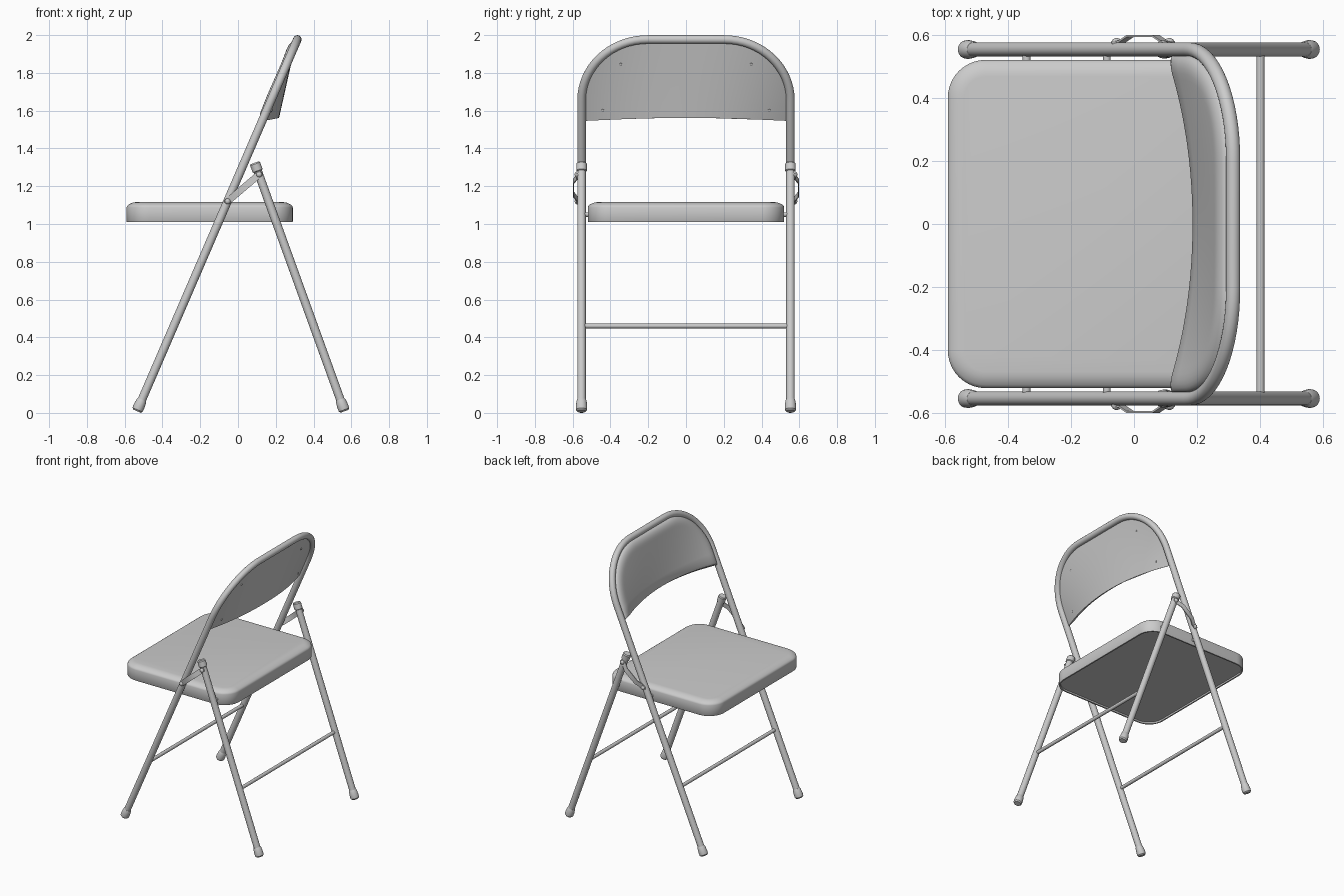
import bpy, bmesh
from math import sin, cos, pi, hypot, sqrt
from mathutils import Vector as V

if "Cube" in bpy.data.objects:
    bpy.data.objects.remove(bpy.data.objects["Cube"])

Y, R = 0.553, 0.0225          # side tube offset and tube radius


def loft(name, rings, caps=True):
    """Skin a list of equal-length closed rings."""
    bm = bmesh.new()
    vr = [[bm.verts.new(p) for p in ring] for ring in rings]
    n = len(vr[0])
    for a, b in zip(vr, vr[1:]):
        for i in range(n):
            j = (i + 1) % n
            bm.faces.new((a[i], a[j], b[j], b[i]))
    if caps:
        bm.faces.new(vr[0][::-1])
        bm.faces.new(vr[-1])
    bmesh.ops.recalc_face_normals(bm, faces=bm.faces)
    me = bpy.data.meshes.new(name)
    bm.to_mesh(me)
    bm.free()
    ob = bpy.data.objects.new(name, me)
    bpy.context.collection.objects.link(ob)
    return ob


def tube(name, pts, radii, ref=None, sides=24):
    """Round sweep along a planar path; ref is the plane normal."""
    pts = [V(p) for p in pts]
    if isinstance(radii, float):
        radii = [radii] * len(pts)
    ref = ref or (pts[-1] - pts[0]).orthogonal().normalized()
    rings = []
    for i, (p, r) in enumerate(zip(pts, radii)):
        t = (pts[min(i + 1, len(pts) - 1)] - pts[max(i - 1, 0)]).normalized()
        side = t.cross(ref)
        rings.append([p + r * (cos(a) * ref + sin(a) * side)
                      for a in (2 * pi * k / sides for k in range(sides))])
    return loft(name, rings)


# Inclined axes of the main frame and rear legs
F0, FD = V((-0.53, 0, 0.02)), V((0.396, 0, 0.918)).normalized()
FN = V((-FD.z, 0, FD.x))                       # toward the sitter
B0, BD = V((0.56, 0, 0.02)), V((-0.47, 0, 1.30)).normalized()


def on_frame(u, s, off=0.0):
    return F0 + FD * s + V((0, u, 0)) + FN * off


def on_rear(u, s):
    return B0 + BD * s + V((0, u, 0))


def frame_at(z):
    return (z - F0.z) / FD.z


def rear_at(z):
    return (z - B0.z) / BD.z


# Main frame: front legs and rounded back in one bent tube
TOP, BEND = frame_at(1.977), 0.35
SC, UC = TOP - BEND, Y - BEND
path = [(Y, 0.0), (Y, 1.0)]
path += [(UC + BEND * cos(a), SC + BEND * sin(a)) for a in (pi / 2 * k / 16 for k in range(17))]
path += [(-u, s) for u, s in reversed(path)]
tube("main_frame", [on_frame(u, s) for u, s in path], R, FN)

# Backrest: dished panel with rolled edge
W, RI, SB, ST = Y - 0.019, BEND - 0.019, 1.662, TOP - 0.019
NR, NC = 24, 40


def panel_offsets(u, s, low):
    q = min(max((s - SB) / (ST - SB), 0), 1)
    back = -0.085 * (1 - q) * (1 - (u / W) ** 2)
    if s > SC and abs(u) > UC:
        d = RI - hypot(abs(u) - UC, s - SC)
    else:
        d = min(W - abs(u), ST - s)
    g = 1.0
    for dist, e in ((d, 0.06), (low, 0.025)):
        x = min(max(dist / e, 0), 1)
        g *= sqrt(1 - (1 - x) ** 2)
    return back, back + 0.006 + 0.034 * g


rings = []
for i in range(NR + 1):
    q = sin(pi / 2 * i / NR) if i > 2 else (0, 0.02, 0.06)[i]
    sr = SB + (ST - SB) * q
    w = W if sr < SC else UC + sqrt(max(RI ** 2 - (sr - SC) ** 2, 0))
    front, rear = [], []
    for j in range(NC + 1):
        u = w * sin(pi / 2 * (2 * j / NC - 1))
        s = sr + 0.05 * (1 - (u / W) ** 2) * (1 - q) ** 2
        b, f = panel_offsets(u, s, sr - SB)
        front.append(on_frame(u, s, f))
        rear.append(on_frame(u, s, b))
    rings.append(front + rear[::-1])
loft("backrest", rings)

# Small rivets on the rear of the backrest
for u, z in ((0.345, 1.85), (0.44, 1.61)):
    for sg in (-1, 1):
        s = frame_at(z)
        b = panel_offsets(u, s, 1)[0]
        tube("backrest_rivet", [on_frame(sg * u, s, b + 0.004), on_frame(sg * u, s, b - 0.003),
                                on_frame(sg * u, s, b - 0.005)], [0.008, 0.007, 0.003], sides=12)


# Seat: rounded pan with softened top and a slightly recessed underside
def seat_ring(inset, z, rad=0.12):
    x0, x1, y = -0.59 + inset, 0.29 - inset, 0.52 - inset
    r = rad - inset
    ring = []
    for cx, cy, a0 in ((x1 - r, y - r, 0), (x0 + r, y - r, 1), (x0 + r, r - y, 2), (x1 - r, r - y, 3)):
        for k in range(11):
            a = pi / 2 * (a0 + k / 10)
            ring.append((cx + r * cos(a), cy + r * sin(a), z))
    return ring


loft("seat", [seat_ring(i, z) for i, z in (
    (0.012, 1.022), (0.012, 1.01), (0.002, 1.01), (0, 1.013), (0, 1.088), (0.003, 1.096),
    (0.010, 1.102), (0.022, 1.109), (0.036, 1.114), (0.052, 1.116))])

# Cross bars
for name, p in (("front_cross_bar", on_frame(0, frame_at(0.46))),
                ("rear_cross_bar", on_rear(0, rear_at(0.46)))):
    tube(name, [p - V((0, Y, 0)), p + V((0, Y, 0))], 0.0125, sides=16)

# Parts repeated on both sides
for sg in (-1, 1):
    y = sg * Y
    # rear leg with its top cap
    tube("rear_leg", [on_rear(y, 0), on_rear(y, 1.38)], R)
    tube("rear_leg_cap", [on_rear(y, s) for s in (1.338, 1.342, 1.380, 1.387)],
         [0.023, 0.028, 0.028, 0.023])
    # rubber feet
    for name, fn in (("front_foot", on_frame), ("rear_foot", on_rear)):
        tube(name, [fn(y, s) for s in (-0.012, -0.004, 0.012, 0.045, 0.055)],
             [0.022, 0.029, 0.030, 0.027, 0.023])
    # seat pivot pins
    for p in (on_frame(y, frame_at(1.05)), on_rear(y, rear_at(1.05))):
        tube("seat_pivot", [p, p - V((0, sg * 0.05, 0))], 0.012, sides=16)
    # bowed folding link with a rivet at each end
    a, b = V((-0.055, 0, 1.12)), V((0.112, 0, 1.262))
    d = (b - a).normalized()
    n = V((-d.z, 0, d.x))
    rings = []
    for t, yy, h in ((-0.08, 0.576, 0.008), (-0.04, 0.576, 0.015), (0.1, 0.578, 0.018),
                     (0.26, 0.596, 0.018), (0.74, 0.596, 0.018), (0.9, 0.578, 0.018),
                     (1.04, 0.576, 0.015), (1.08, 0.576, 0.008)):
        p = a.lerp(b, t)
        rings.append([p + n * h * i + V((0, sg * (yy + o), 0))
                      for i, o in ((-1, -0.003), (1, -0.003), (1, 0.003), (-1, 0.003))])
    loft("folding_link", rings)
    for p in (a, b):
        tube("link_rivet", [p + V((0, sg * yy, 0)) for yy in (0.55, 0.580, 0.586, 0.589)],
             [0.015, 0.015, 0.011, 0.004], sides=16)

# Smooth shading with crisp edges
bpy.ops.object.select_all(action='SELECT')
bpy.context.view_layer.objects.active = bpy.context.collection.objects[0]
bpy.ops.object.shade_smooth_by_angle(angle=0.6)
